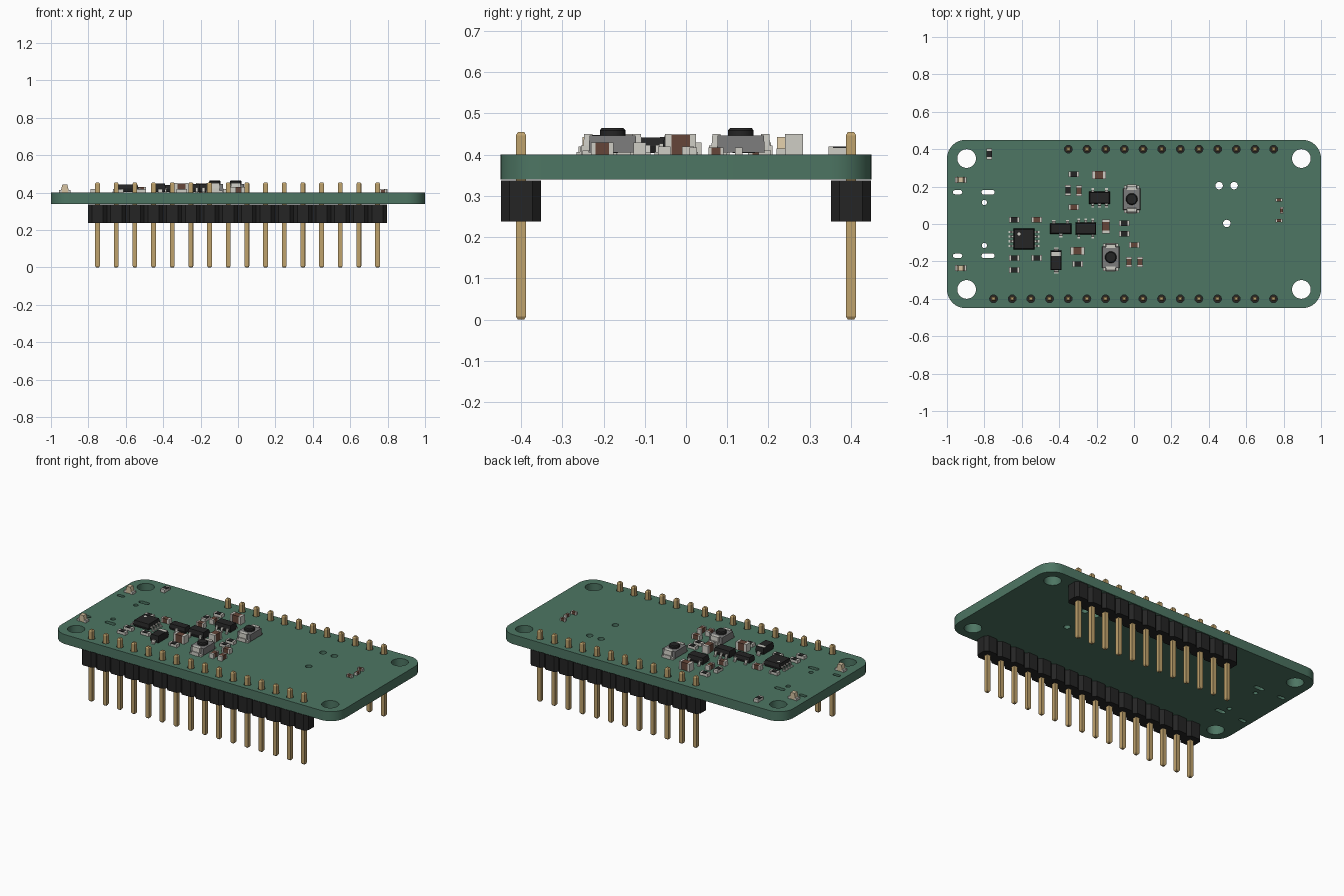
import bpy, bmesh, math
from mathutils import Vector, Matrix

if "Cube" in bpy.data.objects:
    bpy.data.objects.remove(bpy.data.objects["Cube"])

TOP = 0.40                      # board top surface
COLORS = {
    'green': (0.075, 0.18, 0.125), 'black': (0.018, 0.018, 0.018),
    'gold': (0.52, 0.36, 0.15), 'metal': (0.62, 0.61, 0.56),
    'brown': (0.13, 0.06, 0.04), 'grey': (0.2, 0.2, 0.2),
    'cream': (0.68, 0.55, 0.36)}
MATS = {}
for n, c in COLORS.items():
    MATS[n] = bpy.data.materials.new(n)
    MATS[n].diffuse_color = (*c, 1)
KEYS = list(COLORS)


def circle(x, y, r, n=24):
    return [(x + r * math.cos(2 * math.pi * i / n), y + r * math.sin(2 * math.pi * i / n)) for i in range(n)]


def rounded(x, y, w, h, r, n=8):
    pts = []
    for k, (sx, sy) in enumerate([(1, 1), (-1, 1), (-1, -1), (1, -1)]):
        for i in range(n + 1):
            a = math.pi / 2 * (k + i / n)
            pts.append((x + sx * (w / 2 - r) + r * math.cos(a), y + sy * (h / 2 - r) + r * math.sin(a)))
    return pts


def loft(bm, bottom, top, mat):
    a = [bm.verts.new(p) for p in bottom]
    b = [bm.verts.new(p) for p in top]
    n = len(a)
    faces = [bm.faces.new(a[::-1]), bm.faces.new(b)]
    faces += [bm.faces.new((a[i], a[(i + 1) % n], b[(i + 1) % n], b[i])) for i in range(n)]
    for f in faces:
        f.material_index = KEYS.index(mat)


def box(bm, mat, x, y, w, d, z0, z1, inset=0):
    def ring(k, z):
        return [(x + sx * (w / 2 - k), y + sy * (d / 2 - k), z) for sx, sy in ((-1, -1), (1, -1), (1, 1), (-1, 1))]
    loft(bm, ring(0, z0), ring(inset, z1), mat)


def lead(bm, x, y, side, w, reach, z):
    # gull-wing lead: profile in y-z swept across x
    t = 0.007
    prof = [(0, z), (0, z - t), (reach * .4, z - t), (reach * .5, 0), (reach, 0), (reach, t), (reach * .6, t), (reach * .5, z)]
    loft(bm, [(x - w / 2, y + side * p, q) for p, q in prof],
         [(x + w / 2, y + side * p, q) for p, q in prof], 'metal')


def finish(bm, name, loc=(0, 0, 0), rot=0, smooth=False):
    bmesh.ops.recalc_face_normals(bm, faces=bm.faces)
    me = bpy.data.meshes.new(name)
    bm.to_mesh(me)
    bm.free()
    for k in KEYS:
        me.materials.append(MATS[k])
    ob = bpy.data.objects.new(name, me)
    ob.matrix_world = Matrix.Translation(loc) @ Matrix.Rotation(math.radians(rot), 4, 'Z')
    bpy.context.collection.objects.link(ob)
    if smooth:
        shade(ob)
    return ob


def shade(ob):
    bpy.ops.object.select_all(action='DESELECT')
    ob.select_set(True)
    bpy.context.view_layer.objects.active = ob
    bpy.ops.object.shade_smooth_by_angle(angle=math.radians(30))


# Header rows: (y, pin x positions)
P = 0.0998
rows = [(-0.4, [-0.751 + P * i for i in range(16)]), (0.4, [-0.351 + P * i for i in range(12)])]

# Circuit board: filled outline with every hole as an inner loop
loops = [rounded(0, 0, 2, 0.9, 0.1)]
for s in (1, -1):
    loops += [circle(x, s * 0.35, 0.05, 32) for x in (-0.895, 0.895)]
    loops += [rounded(-0.943, s * 0.17, 0.05, 0.022, 0.0105, 4), rounded(-0.78, s * 0.17, 0.07, 0.026, 0.0125, 4),
              circle(-0.8, s * 0.115, 0.014)]
loops += [circle(x, y, 0.02) for x, y in ((0.455, 0.205), (0.535, 0.205), (0.496, 0.003))]
loops += [circle(x, y, 0.021, 16) for y, xs in rows for x in xs]
cu = bpy.data.curves.new('circuit_board', 'CURVE')
cu.dimensions, cu.fill_mode, cu.extrude = '2D', 'BOTH', 0.03
for pts in loops:
    sp = cu.splines.new('POLY')
    sp.points.add(len(pts) - 1)
    for p, (x, y) in zip(sp.points, pts):
        p.co = (x, y, 0, 1)
    sp.use_cyclic_u = True
cu.materials.append(MATS['green'])
board = bpy.data.objects.new('circuit_board', cu)
board.location.z = 0.37
bpy.context.collection.objects.link(board)
board.select_set(True)
bpy.context.view_layer.objects.active = board
bpy.ops.object.convert(target='MESH')
shade(bpy.context.object)

# Pin headers: chamfered plastic blocks and square pins with tapered tips
for (y, xs), side in zip(rows, ('front', 'back')):
    bm = bmesh.new()
    h, d, c = P / 2, 0.048, 0.02
    lower = [(x + dx, y - dy) for x in xs for dx, dy in ((-h, d - c), (-h + c, d), (h - c, d))]
    lower.append((xs[-1] + h, y - d + c))
    upper = [(px, 2 * y - py) for px, py in reversed(lower)]
    loft(bm, [(*p, 0.238) for p in lower + upper], [(*p, 0.337) for p in lower + upper], 'black')
    finish(bm, side + '_header_block')
    bm = bmesh.new()
    for x in xs:
        box(bm, 'gold', x, y, 0.025, 0.025, 0.008, 0.447)
        box(bm, 'gold', x, y, 0.025, 0.025, 0.447, 0.455, 0.005)
        box(bm, 'gold', x, y, 0.025, 0.025, 0.008, 0.0, 0.005)
    finish(bm, side + '_header_pins')


def passive(kind, x, y, rot, size):
    w, d, h = size
    e = w * 0.2
    bm = bmesh.new()
    for s in (1, -1):
        box(bm, 'metal', s * (w - e) / 2, 0, e, d, 0, h)
    if kind == 'resistor':
        box(bm, 'metal', 0, 0, w - 2 * e, d * .96, 0.001, h * .8)
        box(bm, 'black', 0, 0, w - 2 * e, d * .96, h * .8, h)
    else:
        box(bm, 'brown', 0, 0, w - 2 * e, d * .94, 0.001, h * .97)
    finish(bm, kind, (x, y, TOP), rot)


# Chip resistors and capacitors
TINY, MID, CAP, BIG = (0.036, 0.018, 0.018), (0.057, 0.03, 0.02), (0.055, 0.03, 0.03), (0.075, 0.043, 0.05)
for x, y, r in ((-.773, .374, 90), (-.322, .267, 0), (-.353, .18, 90), (-.053, .005, 0), (-.053, -.053, 0),
                (-.3, -.214, 0), (-.64, .022, 0), (-.64, -.182, 0), (-.52, -.182, 0), (-.64, -.246, 0)):
    passive('resistor', x, y, r, MID)
for x, y, r in ((-.294, .178, 90), (-.322, .09, 0), (.001, -.112, 0), (-.027, -.203, 90), (.032, -.203, 90), (-.52, .022, 0)):
    passive('capacitor', x, y, r, CAP)
for x, y, r in ((-.187, .262, 0), (-.15, -.013, 90), (-.302, -.144, 0)):
    passive('large_capacitor', x, y, r, BIG)
for x, y, r, k in ((.775, .128, 0, 'capacitor'), (.789, .073, 90, 'resistor'), (.775, .018, 0, 'capacitor')):
    passive('tiny_' + k, x, y, r, TINY)


def chip(name, x, y, rot, w, d, h, front, back, lw, reach):
    bm = bmesh.new()
    m = h * 0.5
    box(bm, 'black', 0, 0, w, d, m, h, 0.005)
    box(bm, 'black', 0, 0, w, d, m, 0.004, 0.005)
    for side, xs in ((-1, front), (1, back)):
        for lx in xs:
            lead(bm, lx, side * (d / 2 - 0.004), side, lw, reach, m + 0.004)
    if len(front) == 4:         # pin-one dimple
        loft(bm, [(*p, h - .002) for p in circle(.03, -.03, .009, 16)][::-1],
             [(*p, h + .0006) for p in circle(.03, -.03, .009, 16)][::-1], 'grey')
    finish(bm, name, (x, y, TOP), rot)


# Leaded chips
t3, t2 = (-.037, 0, .037), (-.037, .037)
chip('regulator', -.184, .14, 0, .112, .065, .047, t3, t2, .015, .024)
chip('charger_chip', -.258, -.024, 0, .112, .065, .047, t2, t3, .015, .024)
chip('transistor', -.392, -.025, 0, .114, .056, .04, (0,), t2, .017, .022)
four = (-.0375, -.0125, .0125, .0375)
chip('serial_chip', -.588, -.08, 180, .112, .112, .042, (), (), .012, .02)
bm = bmesh.new()
for s in (1, -1):
    for lx in four:
        lead(bm, lx, s * .053, s, .012, .03, .024)
finish(bm, 'serial_chip_leads', (-.588, -.08, TOP), 90)
bm = bmesh.new()
loft(bm, [(*p, .04) for p in circle(0, 0, .009, 16)], [(*p, .0428) for p in circle(0, 0, .009, 16)], 'metal')
finish(bm, 'serial_chip_dimple', (-.615, -.054, TOP))

# Diode with a pale cathode band
bm = bmesh.new()
box(bm, 'black', 0, 0, .06, .104, .022, .048, .004)
box(bm, 'black', 0, 0, .06, .104, .022, .004, .004)
box(bm, 'metal', 0, .034, .054, .02, .045, .0487)
for s in (1, -1):
    lead(bm, 0, s * .05, s, .024, .02, .02)
finish(bm, 'diode', (-.417, -.195, TOP))

# Push buttons
for name, x, y in (('upper_button', -.012, .133), ('lower_button', -.124, -.178)):
    bm = bmesh.new()
    box(bm, 'grey', 0, 0, .092, .116, .005, .047, .002)
    for s in (1, -1):
        box(bm, 'metal', 0, s * .059, .055, .024, .022, .05, .002)
        box(bm, 'metal', 0, s * .066, .05, .022, 0, .022)
        for t in (1, -1):
            box(bm, 'metal', s * .032, t * .058, .018, .03, .0, .01)
    loft(bm, [(*p, .046) for p in circle(0, 0, .031)], [(*p, .059) for p in circle(0, 0, .031)], 'black')
    loft(bm, [(*p, .059) for p in circle(0, 0, .031)], [(*p, .065) for p in circle(0, 0, .026)], 'black')
    finish(bm, name, (x, y, TOP), smooth=True)

# Indicator lights
for name, y in (('back_indicator', .236), ('front_indicator', -.236)):
    bm = bmesh.new()
    box(bm, 'cream', 0, 0, .04, .03, .001, .014)
    for s in (1, -1):
        box(bm, 'metal', s * .023, 0, .014, .032, 0, .015)
    y0 = .015
    loft(bm, [(-.02, -y0, .014), (.02, -y0, .014), (.013, -y0, .043), (-.013, -y0, .043)],
         [(-.02, y0, .014), (.02, y0, .014), (.013, y0, .043), (-.013, y0, .043)], 'cream')
    finish(bm, name, (-.926, y, TOP))

for m in bpy.data.materials:
    if m.users and not m.is_grease_pencil:
        m.use_nodes = True
        m.node_tree.nodes["Principled BSDF"].inputs["Base Color"].default_value = m.diffuse_color
